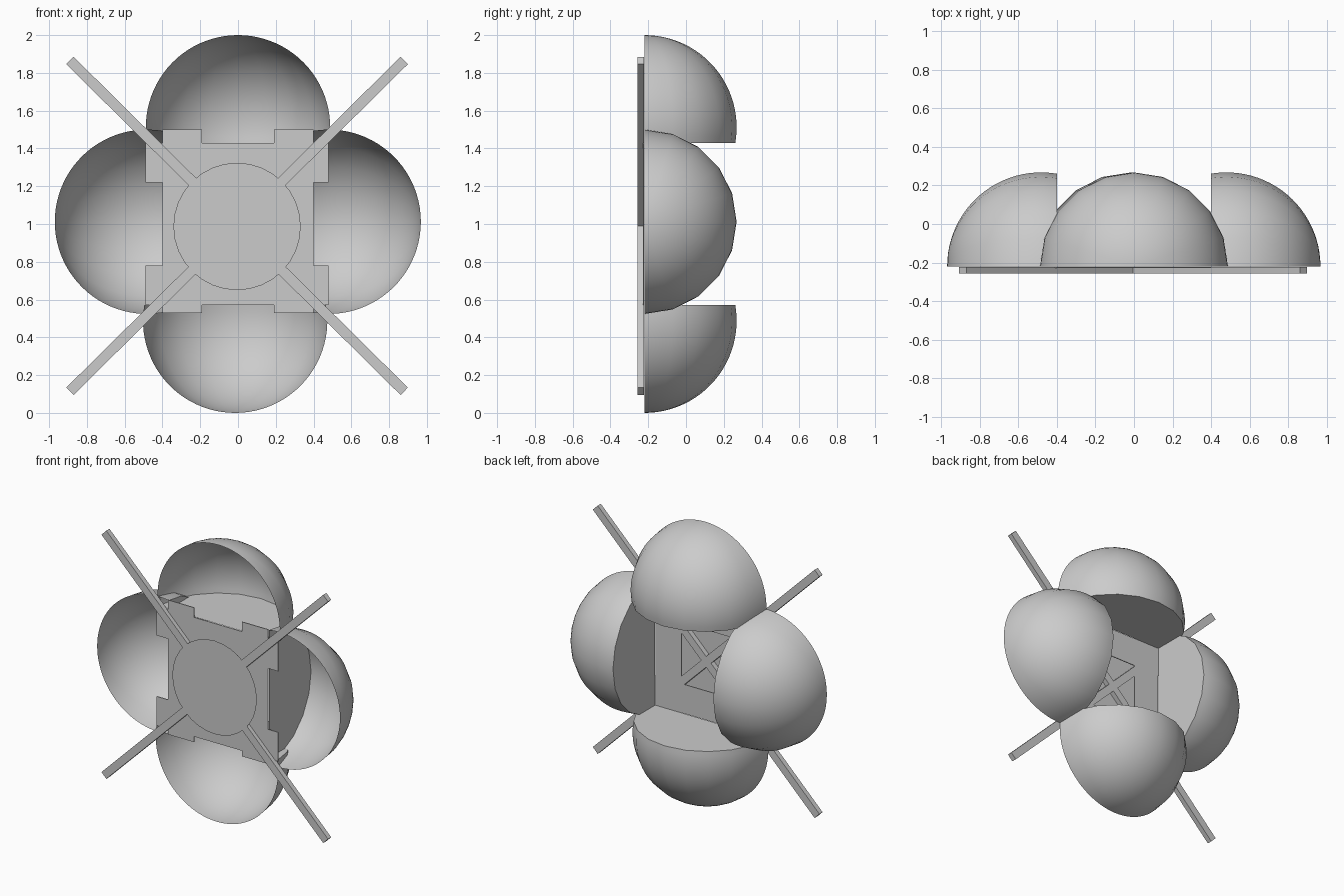
import bpy, bmesh
from math import sin, cos, pi, asin, radians
from mathutils import Matrix, Vector

if "Cube" in bpy.data.objects:
    bpy.data.objects.remove(bpy.data.objects["Cube"])

RIM_Y = -0.22   # plane of the open front rims
R = 0.488       # dome radius


def make(name, bm, smooth=False):
    me = bpy.data.meshes.new(name)
    bmesh.ops.recalc_face_normals(bm, faces=bm.faces)
    bm.to_mesh(me)
    bm.free()
    ob = bpy.data.objects.new(name, me)
    bpy.context.collection.objects.link(ob)
    if smooth:
        bpy.ops.object.select_all(action='DESELECT')
        ob.select_set(True)
        bpy.context.view_layer.objects.active = ob
        bpy.ops.object.shade_smooth_by_angle(angle=radians(35))
    return ob


# Open-fronted half domes with a flat wall on the side facing the centre
def dome(name, centre, outward, cut):
    bm = bmesh.new()
    c = Vector((centre[0], RIM_Y, centre[1]))
    out = Vector((outward[0], 0, outward[1]))
    side = Vector((outward[1], 0, -outward[0]))
    back = Vector((0, 1, 0))
    segs, rings = 10, 24
    start = -asin(cut / R)
    rows = []
    for i in range(rings):
        p = start + (pi / 2 - start) * i / rings
        rows.append([bm.verts.new(c + out * R * sin(p) + R * cos(p) *
                     (side * cos(pi * j / segs) + back * sin(pi * j / segs)))
                     for j in range(segs + 1)])
    for a, b in zip(rows, rows[1:]):
        for j in range(segs):
            bm.faces.new((a[j], a[j + 1], b[j + 1], b[j]))
    tip = bm.verts.new(c + out * R)
    for j in range(segs):
        bm.faces.new((rows[-1][j], rows[-1][j + 1], tip))
    bm.faces.new(rows[0][::-1])
    make(name, bm, True)


dome("top_dome", (0, 1.512), (0, 1), 0.082)
dome("bottom_dome", (-0.015, 0.488), (0, -1), 0.082)
dome("left_dome", (-0.482, 1.012), (-1, 0), 0.082)
dome("right_dome", (0.48, 1.012), (1, 0), 0.08)

# Thin back plate with corner tabs and a square window in the middle
xs = [-0.49, -0.4, -0.19, 0.19, 0.4, 0.48]
zs = [0.53, 0.57, 0.78, 1.22, 1.43, 1.5]
bm = bmesh.new()
for i in range(5):
    for k in range(5):
        corner = i in (0, 4) and k in (0, 4)
        gap = (i == 2 and k in (0, 2, 4)) or (k == 2 and i in (0, 4))
        if corner or gap:
            continue
        bm.faces.new([bm.verts.new((x, -0.228, z)) for x, z in (
            (xs[i], zs[k]), (xs[i + 1], zs[k]),
            (xs[i + 1], zs[k + 1]), (xs[i], zs[k + 1]))])
bmesh.ops.remove_doubles(bm, verts=bm.verts, dist=0.001)
ext = bmesh.ops.extrude_face_region(bm, geom=bm.faces[:])
bmesh.ops.translate(bm, vec=(0, 0.006, 0),
                    verts=[v for v in ext["geom"] if isinstance(v, bmesh.types.BMVert)])
make("back_plate", bm)

# Two long bars crossing diagonally
for name, s in (("rising_bar", -1), ("falling_bar", 1)):
    bm = bmesh.new()
    bmesh.ops.create_cube(bm, size=1, matrix=(
        Matrix.Translation((-0.005, -0.24, 0.99)) @
        Matrix.Rotation(s * radians(44.7), 4, 'Y') @
        Matrix.Diagonal((2.49, 0.036, 0.055, 1))))
    make(name, bm)

# Thin round disc in front of the crossing
bm = bmesh.new()
bmesh.ops.create_circle(bm, cap_ends=True, segments=32, radius=0.337, matrix=(
    Matrix.Translation((-0.005, -0.26, 0.987)) @ Matrix.Rotation(pi / 2, 4, 'X')))
make("front_disc", bm)
